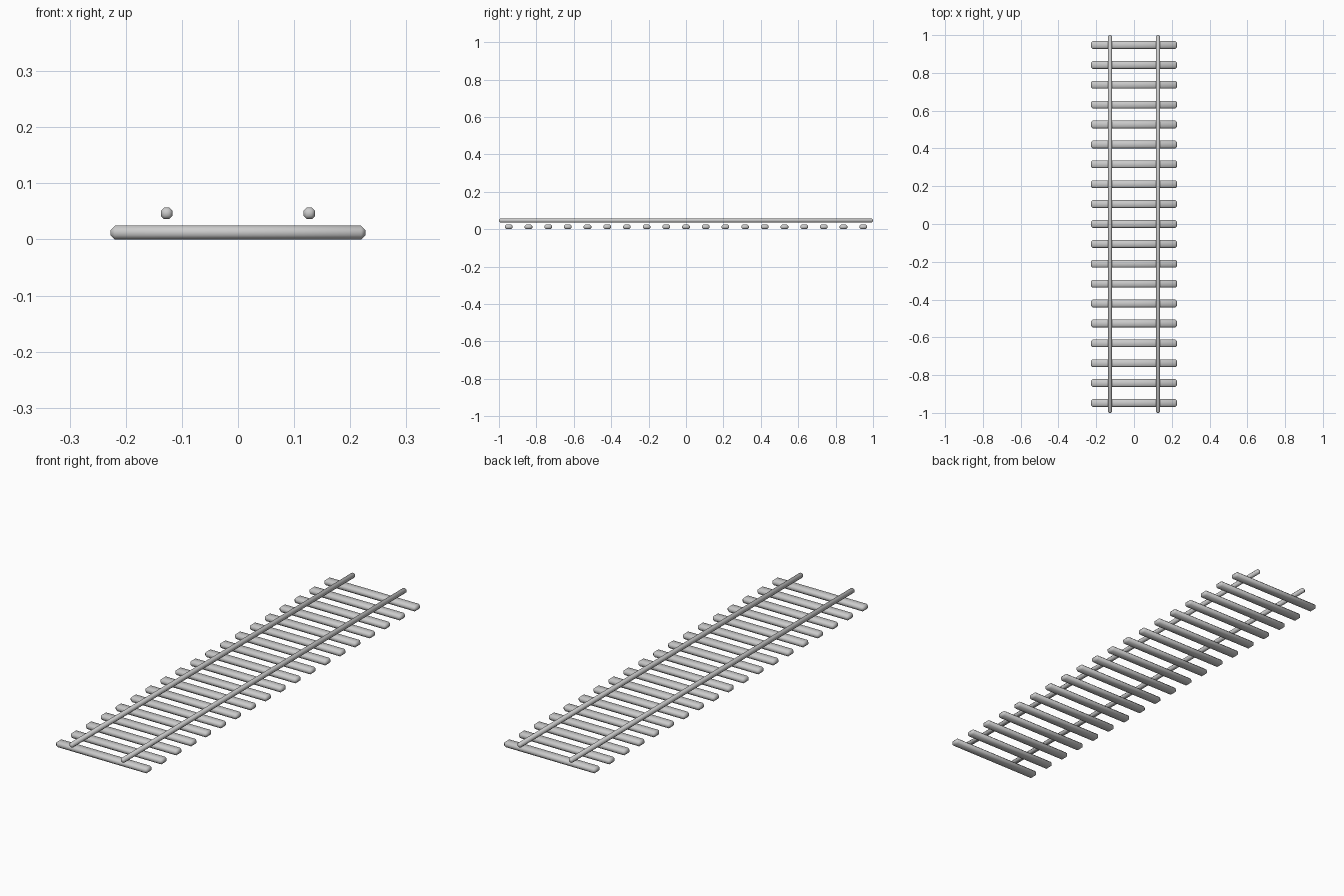
import bpy, bmesh
from mathutils import Vector

if "Cube" in bpy.data.objects:
    bpy.data.objects.remove(bpy.data.objects["Cube"])


def bevelled_bar(name, size, centre, bevel):
    """Box with single-segment chamfers and soft shading."""
    bm = bmesh.new()
    bmesh.ops.create_cube(bm, size=1)
    bmesh.ops.scale(bm, vec=Vector(size), verts=bm.verts)
    bmesh.ops.bevel(bm, geom=bm.edges[:], offset=bevel, segments=1,
                    profile=0.5, affect='EDGES')
    for f in bm.faces:
        f.smooth = True
    mesh = bpy.data.meshes.new(name)
    bm.to_mesh(mesh)
    bm.free()
    obj = bpy.data.objects.new(name, mesh)
    obj.location = centre
    bpy.context.collection.objects.link(obj)
    return obj


# Cross ties, evenly spaced along y
COUNT, SPACING = 19, 0.1053
tie = bevelled_bar("tie_01", (0.454, 0.041, 0.0245), (0, -9 * SPACING, 0.01225), 0.0075)
for i in range(1, COUNT):
    copy = bpy.data.objects.new(f"tie_{i + 1:02d}", tie.data)
    copy.location = (0, (i - 9) * SPACING, 0.01225)
    bpy.context.collection.objects.link(copy)

# Two running rails floating just above the ties
for side, x in (("left", -0.127), ("right", 0.127)):
    bevelled_bar(f"rail_{side}", (0.021, 2.0, 0.021), (x, 0, 0.0465), 0.006)
